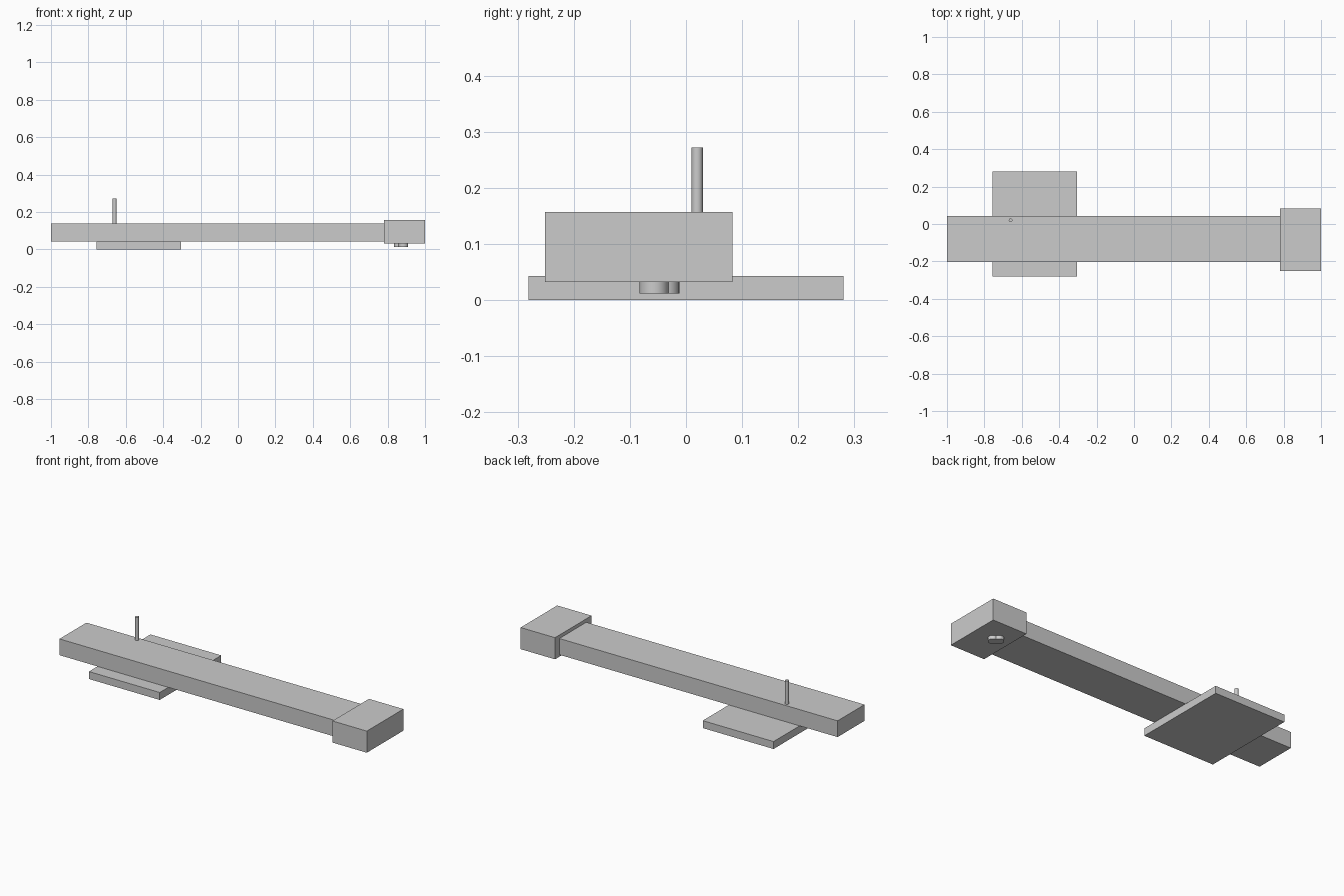
import bpy
import math

if "Cube" in bpy.data.objects:
    bpy.data.objects.remove(bpy.data.objects["Cube"], do_unlink=True)

# One plain grey for everything
grey = bpy.data.materials.new("light grey")
grey.use_nodes = True
colour = (0.6, 0.6, 0.6, 1)
grey.diffuse_color = colour
grey.node_tree.nodes["Principled BSDF"].inputs["Base Color"].default_value = colour


def box(name, x, y, z):
    """Box between the given (low, high) limits on each axis."""
    centre = [(a + b) / 2 for a, b in (x, y, z)]
    bpy.ops.mesh.primitive_cube_add(size=1, location=centre)
    ob = bpy.context.object
    ob.name = name
    ob.scale = [b - a for a, b in (x, y, z)]
    bpy.ops.object.transform_apply(location=False, rotation=False, scale=True)
    ob.data.materials.append(grey)
    return ob


def rod(name, x, y, radius, z):
    """Upright smooth cylinder between two heights."""
    bpy.ops.mesh.primitive_cylinder_add(
        vertices=32, radius=radius, depth=z[1] - z[0],
        location=(x, y, (z[0] + z[1]) / 2))
    ob = bpy.context.object
    ob.name = name
    ob.data.materials.append(grey)
    bpy.ops.object.shade_smooth_by_angle(angle=math.radians(40))
    return ob


# Long beam resting on the base plate, with a block at its left end
box("base_plate", (-0.757, -0.304), (-0.281, 0.281), (0, 0.043))
box("beam", (-1, 0.78), (-0.203, 0.043), (0.043, 0.137))
box("end_block", (0.78, 1), (-0.251, 0.083), (0.032, 0.157))

# Thin pin standing on the beam
rod("pin", -0.66, 0.02, 0.01, (0.137, 0.272))

# Pair of short studs under the end block
rod("stud_front", 0.884, -0.057, 0.026, (0.012, 0.032))
rod("stud_back", 0.86, -0.038, 0.026, (0.012, 0.032))
